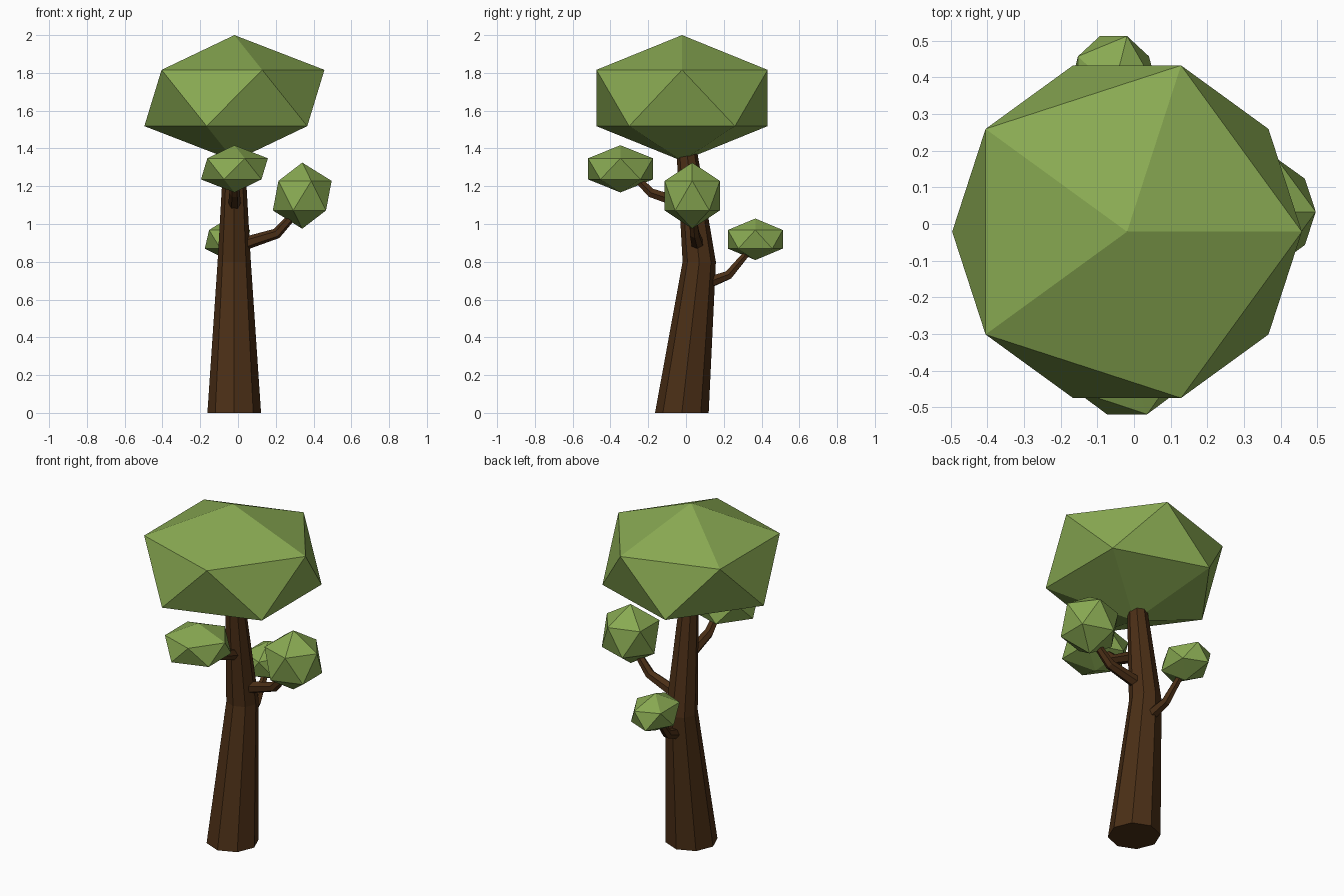
import bpy
import bmesh
from math import cos, sin, tau
from mathutils import Vector, Matrix

if "Cube" in bpy.data.objects:
    bpy.data.objects.remove(bpy.data.objects["Cube"])


def material(name, rgb):
    m = bpy.data.materials.new(name)
    m.diffuse_color = (*rgb, 1)
    m.use_nodes = True
    m.node_tree.nodes["Principled BSDF"].inputs["Base Color"].default_value = m.diffuse_color
    return m


BARK = material("bark", (0.07, 0.028, 0.008))
LEAF = material("leaf", (0.25, 0.40, 0.085))


def finish(name, bm, mat):
    bmesh.ops.recalc_face_normals(bm, faces=bm.faces)
    mesh = bpy.data.meshes.new(name)
    bm.to_mesh(mesh)
    bm.free()
    mesh.materials.append(mat)
    obj = bpy.data.objects.new(name, mesh)
    bpy.context.collection.objects.link(obj)


def tube(name, points, radii, sides, level=False):
    """Faceted tapered tube along a path; level keeps every ring horizontal."""
    bm = bmesh.new()
    pts = [Vector(p) for p in points]
    rings = []
    for i, (p, r) in enumerate(zip(pts, radii)):
        a, b = pts[max(i - 1, 0)], pts[min(i + 1, len(pts) - 1)]
        t = Vector((0, 0, 1)) if level else (b - a).normalized()
        rot = Vector((0, 0, 1)).rotation_difference(t)
        rings.append([bm.verts.new(p + rot @ Vector((r * cos(tau * k / sides), r * sin(tau * k / sides), 0)))
                      for k in range(sides)])
    for lo, hi in zip(rings, rings[1:]):
        for k in range(sides):
            n = (k + 1) % sides
            bm.faces.new((lo[k], lo[n], hi[n], hi[k]))
    bm.faces.new(rings[0])
    bm.faces.new(rings[-1])
    finish(name, bm, BARK)


def foliage(name, centre, size):
    """Stretched icosahedron leaf clump."""
    bm = bmesh.new()
    bmesh.ops.create_icosphere(bm, subdivisions=1, radius=1,
                               matrix=Matrix.LocRotScale(Vector(centre), None, Vector(size)))
    finish(name, bm, LEAF)


# Trunk, leaning back and then bending forward
tube("trunk", [(-0.02, -0.022, 0), (-0.02, 0.07, 0.8), (-0.02, -0.003, 1.45)],
     [0.142, 0.088, 0.051], 8, level=True)

# Kinked branches
tube("front_branch", [(-0.018, -0.02, 1.11), (-0.018, -0.185, 1.165), (-0.018, -0.28, 1.26)],
     [0.033, 0.028, 0.02], 6)
tube("right_branch", [(0.03, 0.06, 0.895), (0.205, 0.045, 0.95), (0.31, 0.034, 1.065)],
     [0.035, 0.028, 0.02], 6)
tube("back_branch", [(-0.02, 0.12, 0.69), (-0.035, 0.225, 0.73), (-0.053, 0.34, 0.865)],
     [0.033, 0.026, 0.018], 6)

# Leaf clumps
foliage("crown", (-0.019, -0.021, 1.667), (0.533, 0.533, 0.333))
foliage("front_foliage", (-0.019, -0.347, 1.292), (0.198, 0.202, 0.125))
foliage("right_foliage", (0.34, 0.033, 1.15), (0.174, 0.172, 0.175))
foliage("back_foliage", (-0.056, 0.367, 0.919), (0.134, 0.171, 0.11))
